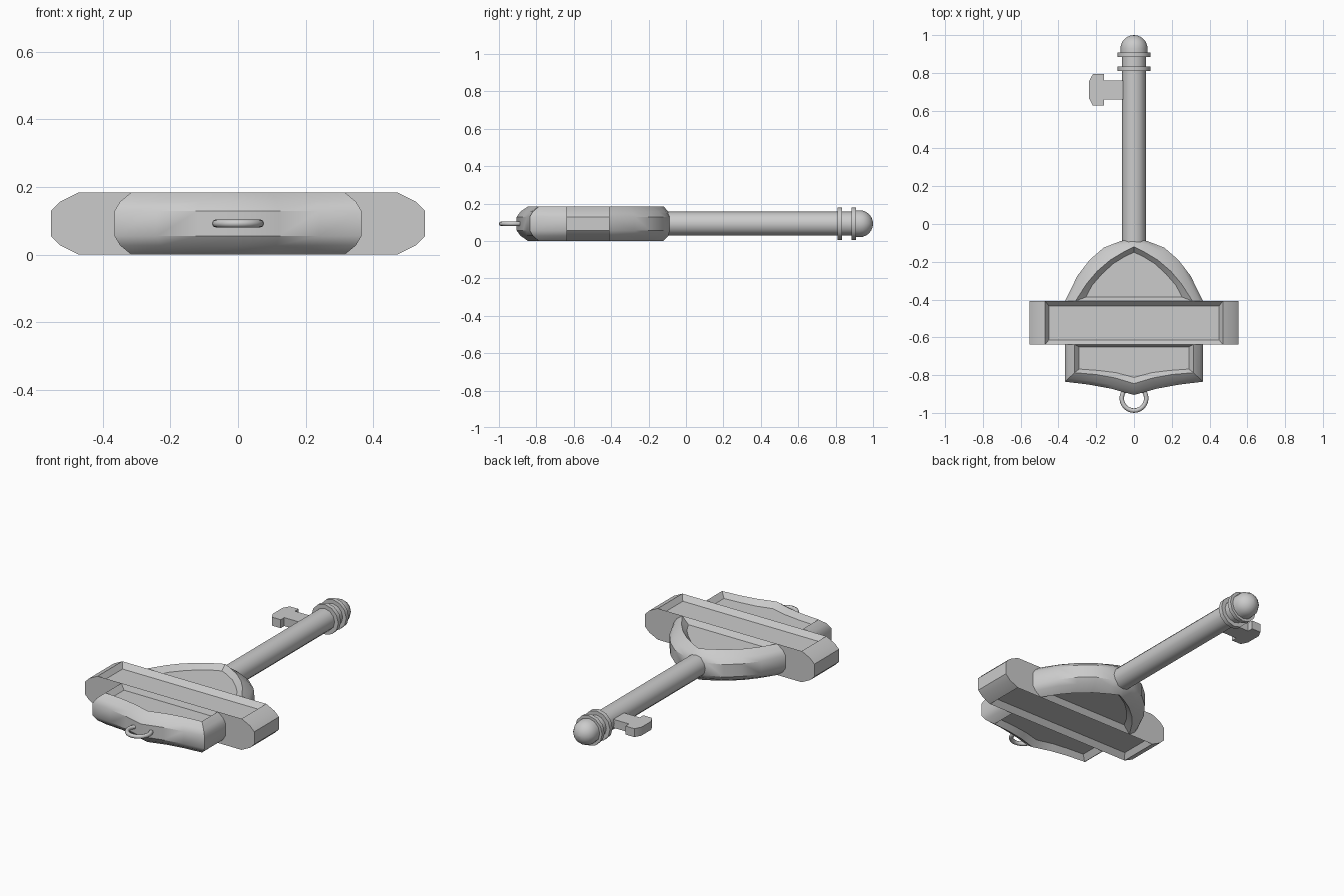
import bpy, bmesh
from math import sin, cos, pi, radians

if "Cube" in bpy.data.objects:
    bpy.data.objects.remove(bpy.data.objects["Cube"])

ZC = 0.092      # mid height of the whole key
HALF = 0.092    # half thickness of the head


def finish(name, bm, angle=35):
    bmesh.ops.remove_doubles(bm, verts=bm.verts, dist=1e-5)
    bmesh.ops.recalc_face_normals(bm, faces=bm.faces)
    mesh = bpy.data.meshes.new(name)
    bm.to_mesh(mesh)
    bm.free()
    ob = bpy.data.objects.new(name, mesh)
    bpy.context.collection.objects.link(ob)
    bpy.ops.object.select_all(action='DESELECT')
    ob.select_set(True)
    bpy.context.view_layer.objects.active = ob
    bpy.ops.object.shade_smooth_by_angle(angle=radians(angle))
    return ob


def skin(bm, loops):
    """Join closed loops of equal length and cap both ends."""
    rings = [[bm.verts.new(p) for p in loop] for loop in loops]
    n = len(rings[0])
    for a, b in zip(rings, rings[1:]):
        for i in range(n):
            j = (i + 1) % n
            bm.faces.new((a[i], a[j], b[j], b[i]))
    bm.faces.new(rings[0])
    bm.faces.new(rings[-1])


def mirrored(half):
    return half + [(-x, y) for x, y in reversed(half) if x > 1e-6]


def plate(name, outer, rim, panel, depth=0.03):
    """Plate with rounded outer edge, raised rim and sunken panel on both sides."""
    outer, rim, panel = mirrored(outer), mirrored(rim), mirrored(panel)
    mid = [(a[0] + (b[0] - a[0]) * 0.34, a[1] + (b[1] - a[1]) * 0.34)
           for a, b in zip(outer, rim)]
    upper = [(outer, 0.037), (mid, 0.065), (rim, HALF), (panel, HALF - depth)]
    levels = [(o, -z) for o, z in reversed(upper)] + upper
    bm = bmesh.new()
    skin(bm, [[(x, y, ZC + z) for x, y in o] for o, z in levels])
    return finish(name, bm)


def lathe(name, profile, sides=12, angle=35):
    """Turn a (y, radius) profile around the shaft axis."""
    bm = bmesh.new()
    skin(bm, [[(r * cos(2 * pi * i / sides), y, ZC + r * sin(2 * pi * i / sides))
               for i in range(sides)] for y, r in profile])
    return finish(name, bm, angle)


# Arched shoulder of the head
plate("head_arch",
      [(0, -0.08), (0.07, -0.09), (0.16, -0.125), (0.235, -0.19), (0.30, -0.275), (0.365, -0.408)],
      [(0, -0.12), (0.05, -0.145), (0.125, -0.19), (0.195, -0.25), (0.25, -0.315), (0.31, -0.408)],
      [(0, -0.15), (0.045, -0.17), (0.11, -0.21), (0.17, -0.265), (0.222, -0.325), (0.255, -0.387)])

# Wide crossbar
plate("crossbar",
      [(0.553, -0.408), (0.553, -0.638)],
      [(0.47, -0.408), (0.47, -0.638)],
      [(0.45, -0.435), (0.45, -0.613)])

# Lower block with a curved chevron end
plate("lower_block",
      [(0, -0.905), (0.12, -0.872), (0.24, -0.85), (0.365, -0.835), (0.365, -0.638)],
      [(0, -0.845), (0.10, -0.815), (0.20, -0.797), (0.315, -0.787), (0.315, -0.638)],
      [(0, -0.812), (0.095, -0.787), (0.19, -0.775), (0.29, -0.768), (0.29, -0.650)])

# Shaft, two collars and rounded tip
lathe("shaft", [(-0.14, 0.064), (0.90, 0.064)])
for i, (y0, y1) in enumerate([(0.81, 0.835), (0.885, 0.908)]):
    lathe(f"collar_{i + 1}", [(y0, 0.088), (y1, 0.088)])
tip = [(0.90, 0.072)] + [(0.928 + 0.072 * sin(a), 0.072 * cos(a))
                         for a in [k * pi / 12 for k in range(6)]]
lathe("tip", tip + [(1.0, 0.0005)], angle=40)

# Key bit: neck and chamfered head
half_bit = [(-0.03, 0.05), (-0.16, 0.05), (-0.16, 0.083), (-0.218, 0.083), (-0.238, 0.045)]
outline = half_bit + [(x, -y) for x, y in reversed(half_bit)]
bm = bmesh.new()
skin(bm, [[(x, 0.71 + y, ZC + z) for x, y in outline] for z in (-0.025, 0.025)])
finish("key_bit", bm)

# Hanging ring
bpy.ops.mesh.primitive_torus_add(location=(0, -0.923, ZC), major_radius=0.065,
                                 minor_radius=0.012, major_segments=24, minor_segments=8)
bpy.context.object.name = "hanging_ring"
bpy.ops.object.shade_smooth_by_angle(angle=radians(50))
